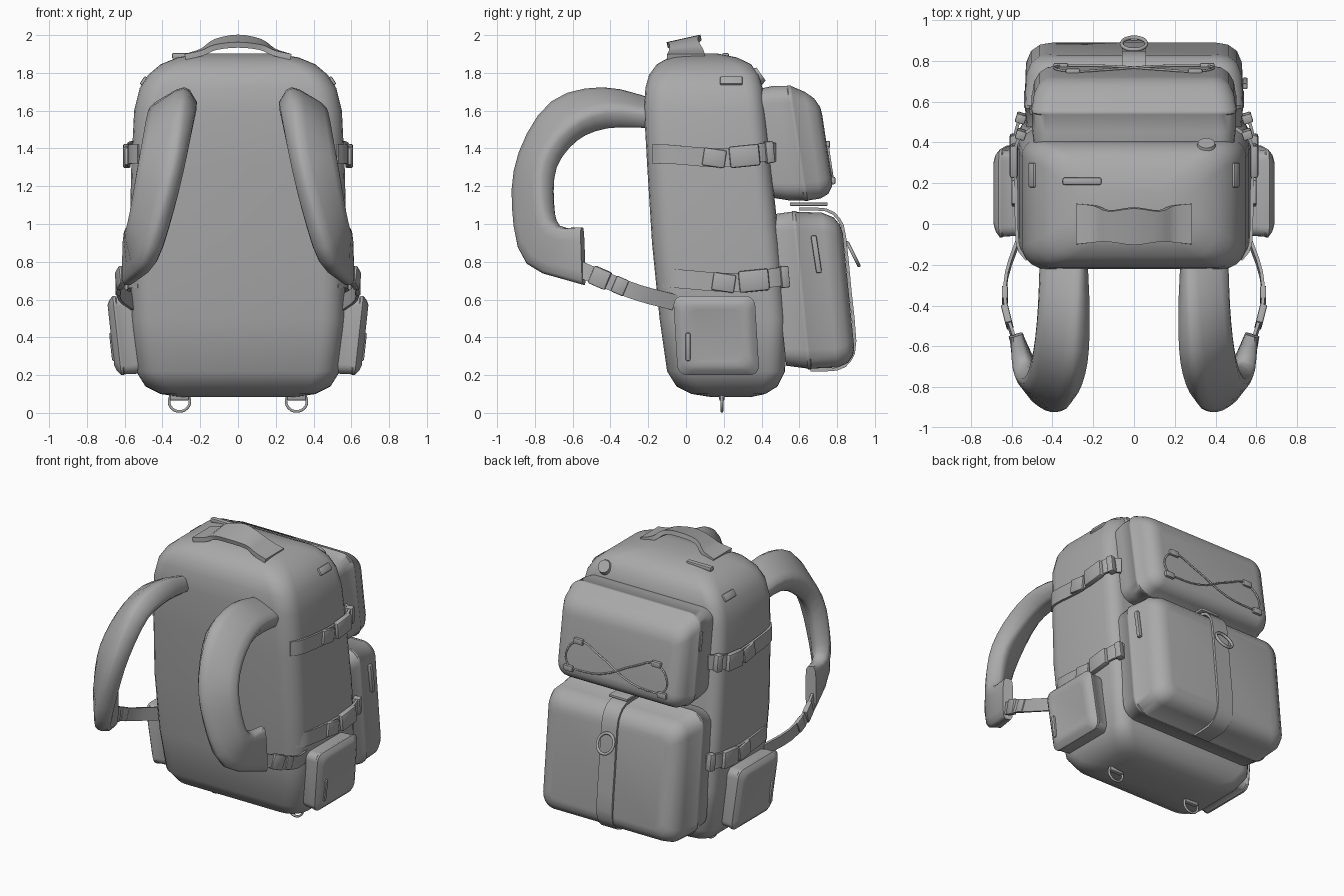
import bpy, bmesh, math
from mathutils import Vector

if "Cube" in bpy.data.objects:
    bpy.data.objects.remove(bpy.data.objects["Cube"])

fabric = bpy.data.materials.new("grey_fabric")
fabric.diffuse_color = (0.4, 0.4, 0.4, 1)
fabric.use_nodes = True
fabric.node_tree.nodes["Principled BSDF"].inputs["Base Color"].default_value = fabric.diffuse_color


def finish(name, bm, angle=35):
    """Turn a bmesh into a smooth-shaded object."""
    bmesh.ops.recalc_face_normals(bm, faces=bm.faces[:])
    me = bpy.data.meshes.new(name)
    bm.to_mesh(me)
    bm.free()
    me.materials.append(fabric)
    ob = bpy.data.objects.new(name, me)
    bpy.context.collection.objects.link(ob)
    bpy.ops.object.select_all(action='DESELECT')
    ob.select_set(True)
    bpy.context.view_layer.objects.active = ob
    bpy.ops.object.shade_smooth_by_angle(angle=math.radians(angle))
    return ob


def skin(name, rings, angle=35):
    """Bridge equal closed rings and cap both ends."""
    bm = bmesh.new()
    vs = [[bm.verts.new(p) for p in r] for r in rings]
    n = len(vs[0])
    for a, b in zip(vs, vs[1:]):
        for i in range(n):
            bm.faces.new((a[i], a[(i + 1) % n], b[(i + 1) % n], b[i]))
    bm.faces.new(vs[0])
    bm.faces.new(vs[-1])
    return finish(name, bm, angle)


def rounded_rect(a0, a1, b0, b1, r0, r1, seg=5):
    """Corner radius r0 on the b0 side, r1 on the b1 side."""
    pts = []
    for k, (a, b, r) in enumerate(((a1, b1, r1), (a0, b1, r1), (a0, b0, r0), (a1, b0, r0))):
        ca = a - r if a == a1 else a + r
        cb = b - r if b == b1 else b + r
        for i in range(seg + 1):
            t = math.pi / 2 * (k + i / seg)
            pts.append((ca + r * math.cos(t), cb + r * math.sin(t)))
    return pts


def smooth_path(pts, sub):
    """Catmull-Rom refinement of a list of vectors."""
    p = [Vector(q) for q in pts]
    p = [2 * p[0] - p[1]] + p + [2 * p[-1] - p[-2]]
    out = []
    for i in range(1, len(p) - 2):
        a, b, c, d = p[i - 1:i + 3]
        for k in range(sub):
            t = k / sub
            out.append(0.5 * (2 * b + (c - a) * t + (2 * a - 5 * b + 4 * c - d) * t * t
                              + (3 * b - a - 3 * c + d) * t ** 3))
    return out + [p[-2]]


def sweep(name, pts, widths, thick, sub=3, sides=4):
    """Band along a path; half-width vectors and thickness may vary per point."""
    if not isinstance(widths, list):
        widths = [widths] * len(pts)
    if not isinstance(thick, list):
        thick = [thick] * len(pts)
    path, ws = smooth_path(pts, sub), smooth_path(widths, sub)
    ts = smooth_path([(t, 0, 0) for t in thick], sub)
    rings = []
    for i, (p, w) in enumerate(zip(path, ws)):
        tan = path[min(i + 1, len(path) - 1)] - path[max(i - 1, 0)]
        nrm = tan.cross(w).normalized() * ts[i].x / 2
        ring = []
        for k in range(sides):
            t = 2 * math.pi * (k + 0.5) / sides
            c, s = math.cos(t), math.sin(t)
            e = 0.01 if sides == 4 else 0.5
            ring.append(p + w * math.copysign(abs(c) ** e, c) + nrm * math.copysign(abs(s) ** e, s))
        rings.append(ring)
    return skin(name, rings, 35 if sides == 4 else 60)


def box(name, loc, size, rot=(0, 0, 0), bev=0.008):
    bm = bmesh.new()
    bmesh.ops.create_cube(bm, size=1)
    bmesh.ops.scale(bm, vec=size, verts=bm.verts[:])
    bmesh.ops.bevel(bm, geom=bm.edges[:], offset=min(bev, min(size) * 0.3), segments=2,
                    affect='EDGES', profile=0.5)
    ob = finish(name, bm)
    ob.location, ob.rotation_euler = loc, rot
    return ob


def cord(name, pts, r, cyclic=False):
    cu = bpy.data.curves.new(name, 'CURVE')
    cu.dimensions = '3D'
    cu.bevel_depth, cu.bevel_resolution, cu.resolution_u = r, 1, 4
    sp = cu.splines.new('BEZIER')
    sp.bezier_points.add(len(pts) - 1)
    for b, p in zip(sp.bezier_points, pts):
        b.co = p
        b.handle_left_type = b.handle_right_type = 'AUTO'
    sp.use_cyclic_u = cyclic
    cu.materials.append(fabric)
    ob = bpy.data.objects.new(name, cu)
    bpy.context.collection.objects.link(ob)


# main body: stacked rounded sections (z, half width, front y, back y)
body = [(.083, .30, .14, .34), (.10, .41, .03, .42), (.14, .49, -.05, .485), (.22, .54, -.10, .525),
        (.5, .565, -.14, .53), (.9, .575, -.18, .495), (1.3, .565, -.205, .45), (1.6, .55, -.222, .42),
        (1.72, .52, -.215, .405), (1.79, .475, -.195, .385), (1.845, .41, -.155, .345),
        (1.882, .32, -.09, .27), (1.902, .20, -.01, .17)]
skin("main_body", [[(x, y, z) for x, y in rounded_rect(-h, h, f, b, min(.12, (b - f) / 2 - .01), .09)]
                   for z, h, f, b in body], 50)


# rear pockets: rounded sections growing backwards, leaning with the body
def rear_pocket(name, secs, zc, lean):
    skin(name, [[(x, y + lean * (z - zc), z) for x, z in rounded_rect(-h, h, lo, hi, r, r)]
                for y, h, lo, hi, r in secs], 50)


rear_pocket("lower_pocket", [(.49, .525, .25, 1.05, .09), (.60, .535, .235, 1.065, .10),
            (.604, .539, .231, 1.069, .10), (.62, .539, .231, 1.069, .10), (.624, .535, .235, 1.065, .10),
            (.76, .53, .24, 1.06, .10), (.82, .505, .265, 1.035, .09), (.85, .465, .305, .995, .07),
            (.86, .425, .345, .955, .05)], .65, -.10)
rear_pocket("upper_pocket", [(.41, .49, 1.14, 1.71, .08), (.50, .50, 1.125, 1.73, .09),
            (.58, .50, 1.125, 1.73, .09), (.584, .504, 1.121, 1.733, .09), (.60, .504, 1.121, 1.733, .09),
            (.604, .50, 1.125, 1.73, .09), (.67, .49, 1.135, 1.70, .09), (.715, .465, 1.16, 1.665, .08),
            (.74, .43, 1.20, 1.62, .05), (.745, .39, 1.24, 1.58, .03)], 1.42, -.15)

# bungee cord crossing the upper pocket
face = lambda x, z: (x, .75 - .15 * (z - 1.42), z)
for s, tag in ((1, "right"), (-1, "left")):
    cord("bungee_cord_" + tag, [face(s * x, z) for x, z in
         ((.36, 1.23), (.39, 1.32), (.30, 1.42), (.14, 1.37), (-.12, 1.25), (-.36, 1.23))], .006)
    for x, z in ((.30, 1.42), (.36, 1.23)):
        box("cord_clip_" + tag, face(s * x, z), (.07, .025, .04))

# centre strap over the lower pocket with its ring
sweep("pocket_strap", [(0, .60, 1.08), (0, .74, 1.075), (0, .81, 1.025), (0, .84, .93), (0, .868, .65),
                       (0, .894, .38), (0, .868, .28), (0, .80, .232), (0, .66, .228)],
      Vector((.06, 0, 0)), .016, 2)
box("pocket_strap_tab", (0, .65, 1.105), (.14, .2, .018))
cord("pocket_strap_ring", [(.06 * math.cos(t), .885 - .03 * math.sin(t), .84 + .06 * math.sin(t))
     for t in [i * math.pi / 4 for i in range(8)]], .010, True)

# carry handle on top
sweep("carry_handle", [(-.28, .0, 1.885), (-.19, .0, 1.91), (-.12, -.01, 1.95), (0, -.01, 1.968),
                       (.12, -.01, 1.95), (.19, .0, 1.91), (.28, .0, 1.885)],
      [Vector((0, w, t)) for w, t in ((.10, 0), (.09, .005), (.075, .015), (.09, .02),
                                      (.075, .015), (.09, .005), (.10, 0))], .03)

# badge button and zip pulls
bm = bmesh.new()
bmesh.ops.create_cone(bm, cap_ends=True, segments=20, radius1=.05, radius2=.042, depth=.03)
button = finish("round_button", bm)
button.location, button.rotation_euler = (.355, .385, 1.785), (math.radians(-55), 0, 0)
box("top_zip_pull", (-.255, .21, 1.89), (.19, .035, .03))
box("lower_pocket_zip_pull", (.545, .69, .84), (.025, .03, .2), (.15, 0, 0))
box("upper_pocket_zip_pull", (-.50, .56, 1.56), (.025, .03, .13), (.15, 0, 0))

for s, tag in ((1, "right"), (-1, "left")):
    # side pocket with raised rim: (x, half size)
    secs = [(.50, .20), (.57, .21), (.625, .212), (.63, .216), (.643, .216),
            (.648, .21), (.665, .19), (.675, .165), (.67, .14)]
    skin("side_pocket_" + tag,
         [[(s * (x + .11 * (z - .43)), y - .06 * (z - .41), z) for y, z in
           rounded_rect(.16 - h, .16 + h, .41 - h * .97, .41 + h * .97, .05, .05)]
          for x, h in secs], 40)
    box("side_pocket_zip_pull_" + tag, (s * .662, .01, .35), (.025, .025, .15), (0, s * .11, 0))

    # padded shoulder strap, twisting as it curves down
    pts = [(.345, -.17, 1.585), (.345, -.43, 1.615), (.36, -.645, 1.545), (.40, -.785, 1.34),
           (.45, -.81, 1.1), (.51, -.755, .89), (.58, -.545, .83)]
    wid = [(.11, 0, -.04), (.11, .01, -.065), (.11, .05, -.075), (.11, .07, -.02),
           (.09, .085, .02), (.05, .075, .10), (-.005, -.005, .155)]
    sweep("shoulder_strap_" + tag, [(s * x, y, z) for x, y, z in pts],
          [Vector((s * x, y, z)) for x, y, z in wid], [.11, .15, .15, .135, .13, .115, .07], 3, 12)

    # adjuster webbing from shoulder strap to body, with buckle
    sweep("adjuster_webbing_" + tag, [(s * .59, -.56, .76), (s * .63, -.42, .70),
          (s * .625, -.25, .635), (s * .56, -.06, .585)], Vector((0, .015, .04)), .016)
    box("adjuster_buckle_" + tag, (s * .622, -.455, .715), (.035, .10, .10), (-.4, 0, -s * .25))
    box("adjuster_slider_" + tag, (s * .634, -.35, .672), (.03, .07, .09), (-.4, 0, 0))

    # compression straps with clip buckles
    for label, z, y0, y1, yb in (("upper", 1.36, -.205, .45, .31), ("lower", .70, -.15, .53, .36)):
        sweep(f"{label}_compression_strap_{tag}",
              [(s * .525, y0 + .03, z + .01), (s * .572, y0 + .11, z + .01), (s * .578, yb - .15, z - .01),
               (s * .585, yb, z), (s * .57, y1 - .04, z + .02), (s * .50, y1 + .02, z + .02)],
              Vector((0, 0, .05)), .016)
        box(f"{label}_clip_{tag}", (s * .59, yb, z), (.04, .16, .115), (.1, 0, 0), .015)
        box(f"{label}_slider_{tag}", (s * .586, yb - .16, z - .01), (.03, .12, .095), (-.15, 0, 0))
        box(f"{label}_anchor_{tag}", (s * .555, y1 - .01, z + .02), (.05, .045, .115), (.1, 0, s * .3))

    # ring under the base
    cord("base_ring_" + tag, [(s * .31 + .055 * math.cos(t), .19, .06 + .052 * math.sin(t))
         for t in [i * math.pi / 4 for i in range(8)]], .008, True)
    box("base_ring_tab_" + tag, (s * .31, .19, .09), (.10, .03, .05))
    # small webbing loops on the upper shoulders of the body
    box("shoulder_loop_" + tag, (s * .495, .24, 1.755), (.03, .12, .05), (0, s * -.6, 0))
